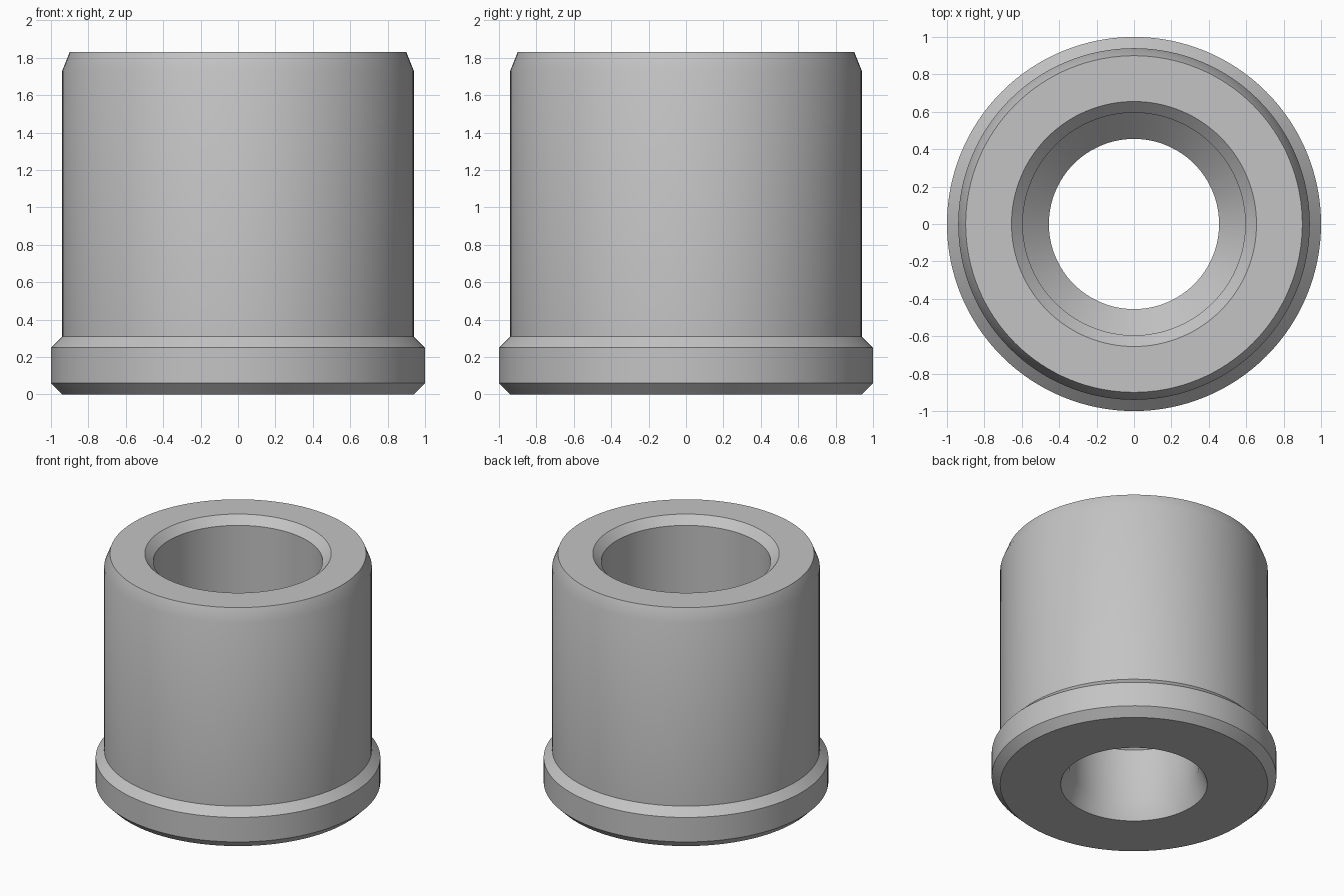
import bpy, bmesh, math
from mathutils import Matrix, Vector

cube = bpy.data.objects.get("Cube")
if cube:
    bpy.data.objects.remove(cube, do_unlink=True)

SIDES = 128

# Plain grey metal
grey = bpy.data.materials.new("grey_metal")
grey.use_nodes = True
colour = (0.55, 0.55, 0.55, 1)
grey.diffuse_color = colour
grey.node_tree.nodes["Principled BSDF"].inputs["Base Color"].default_value = colour


def revolve(name, profile, material):
    """Turn a closed (radius, height) profile around the z axis."""
    bm = bmesh.new()
    verts = [bm.verts.new((r, 0, z)) for r, z in profile]
    edges = [bm.edges.new((a, b)) for a, b in zip(verts, verts[1:] + verts[:1])]
    bmesh.ops.spin(bm, geom=verts + edges, cent=(0, 0, 0), axis=(0, 0, 1),
                   angle=math.tau, steps=SIDES, use_duplicate=False)
    bmesh.ops.remove_doubles(bm, verts=bm.verts, dist=0.0001)
    bmesh.ops.recalc_face_normals(bm, faces=bm.faces)
    mesh = bpy.data.meshes.new(name)
    bm.to_mesh(mesh)
    bm.free()
    mesh.materials.append(material)
    obj = bpy.data.objects.new(name, mesh)
    bpy.context.collection.objects.link(obj)
    bpy.ops.object.select_all(action="DESELECT")
    obj.select_set(True)
    bpy.context.view_layer.objects.active = obj
    bpy.ops.object.shade_smooth_by_angle(angle=math.radians(30))
    return obj


# Flange with chamfers, then the sleeve with its tapered lead-in
outside = [(0.94, 0), (1, 0.06), (1, 0.25), (0.94, 0.31), (0.94, 1.73), (0.9, 1.83)]
# Chamfered mouth, wide bore, conical step, narrow bore and flared exit
inside = [(0.655, 1.83), (0.595, 1.77), (0.595, 0.68), (0.455, 0.54),
          (0.455, 0.14), (0.515, 0)]
revolve("flanged_bushing", outside + inside, grey)
